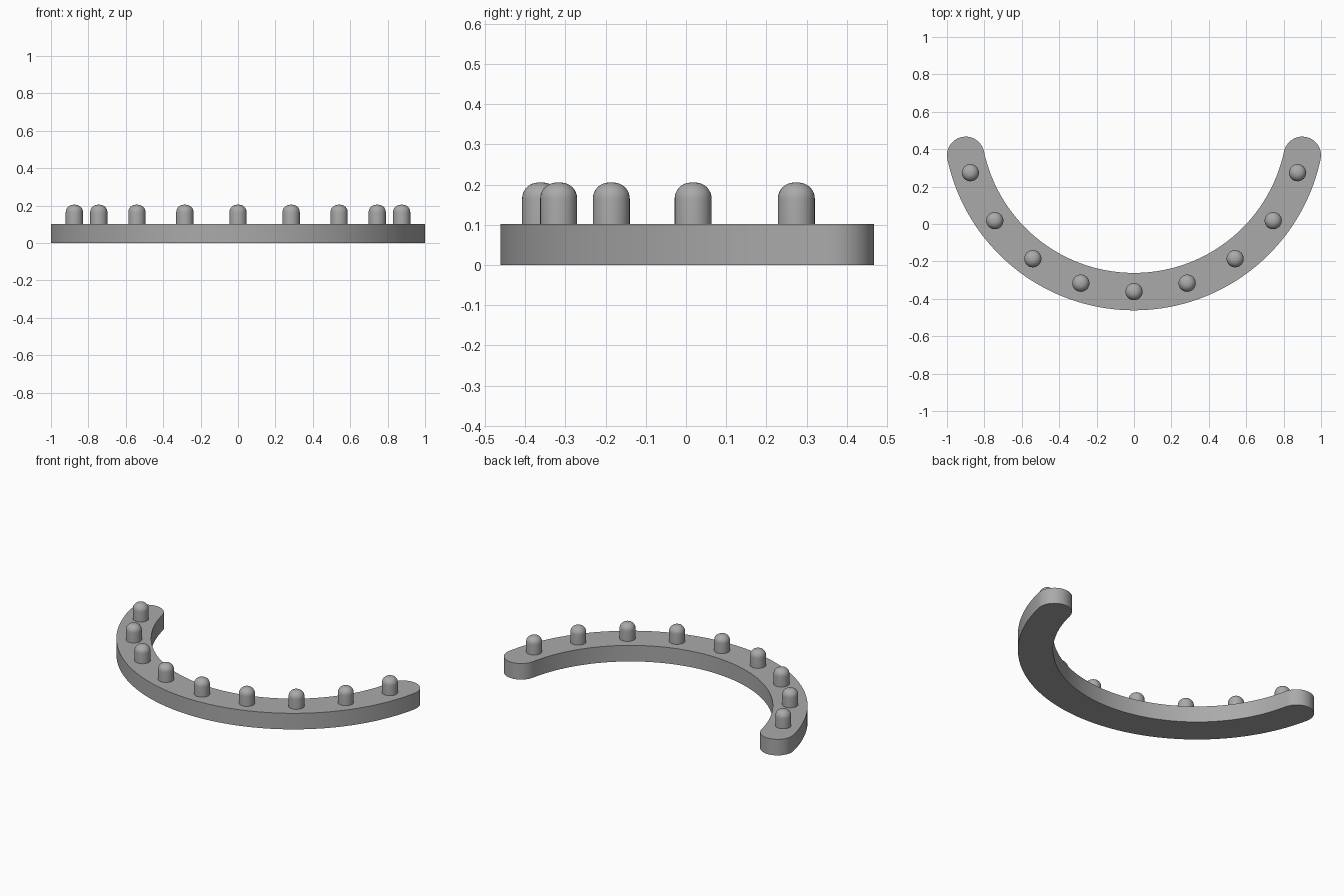
import bpy, bmesh
from math import sin, cos, pi, radians

cube = bpy.data.objects.get("Cube")
if cube:
    bpy.data.objects.remove(cube)

R, CY = 0.92, 0.5585           # centreline radius and centre of the arc
HALF, END = 0.1, radians(78)   # half width of the band, half angle it spans
TOP = 0.102                    # thickness of the band

grey = bpy.data.materials.new("mid grey")
grey.use_nodes = True
grey.diffuse_color = (0.4, 0.4, 0.4, 1)
grey.node_tree.nodes["Principled BSDF"].inputs["Base Color"].default_value = grey.diffuse_color


def on_arc(radius, a):
    return radius * sin(a), CY - radius * cos(a)


def add_object(name, bm):
    bmesh.ops.recalc_face_normals(bm, faces=bm.faces)
    mesh = bpy.data.meshes.new(name)
    bm.to_mesh(mesh)
    bm.free()
    mesh.materials.append(grey)
    ob = bpy.data.objects.new(name, mesh)
    bpy.context.collection.objects.link(ob)
    bpy.ops.object.select_all(action='DESELECT')
    ob.select_set(True)
    bpy.context.view_layer.objects.active = ob
    bpy.ops.object.shade_smooth_by_angle(angle=radians(35))
    return ob


def cap(side, steps=20):
    # Half circle that rounds one end, running on from the band's edge
    cx, cy = on_arc(R, side * END)
    start = side * END - pi / 2 + (0 if side > 0 else pi)
    return [(cx + HALF * cos(start + pi * i / steps),
             cy + HALF * sin(start + pi * i / steps)) for i in range(1, steps)]


# Curved band with round ends
N = 80
angles = [-END + 2 * END * i / N for i in range(N + 1)]
outline = [on_arc(R + HALF, a) for a in angles] + cap(1)
outline += [on_arc(R - HALF, a) for a in reversed(angles)] + cap(-1)
bm = bmesh.new()
base = bm.faces.new([bm.verts.new((x, y, 0)) for x, y in outline])
raised = bmesh.ops.extrude_face_region(bm, geom=[base], use_keep_orig=True)
lifted = [g for g in raised["geom"] if isinstance(g, bmesh.types.BMVert)]
bmesh.ops.translate(bm, verts=lifted, vec=(0, 0, TOP))
add_object("curved_band", bm)

# Round-topped pegs, evenly spaced along the band
PEG, FILLET, PEG_TOP = 0.046, 0.04, 0.205
profile = [(PEG, TOP - 0.01)]
for i in range(9):
    t = pi / 2 * i / 8
    profile.append((PEG - FILLET + FILLET * cos(t), PEG_TOP - FILLET + FILLET * sin(t)))
profile.append((0, PEG_TOP))
for k in range(-4, 5):
    px, py = on_arc(R, radians(18 * k))
    bm = bmesh.new()
    verts = [bm.verts.new((r, 0, z)) for r, z in profile]
    edges = [bm.edges.new(pair) for pair in zip(verts, verts[1:])]
    bmesh.ops.spin(bm, geom=verts + edges, cent=(0, 0, 0), axis=(0, 0, 1),
                   angle=2 * pi, steps=32)
    bmesh.ops.remove_doubles(bm, verts=bm.verts, dist=0.0001)
    ob = add_object(f"peg_{k + 5}", bm)
    ob.location = (px, py, 0)
